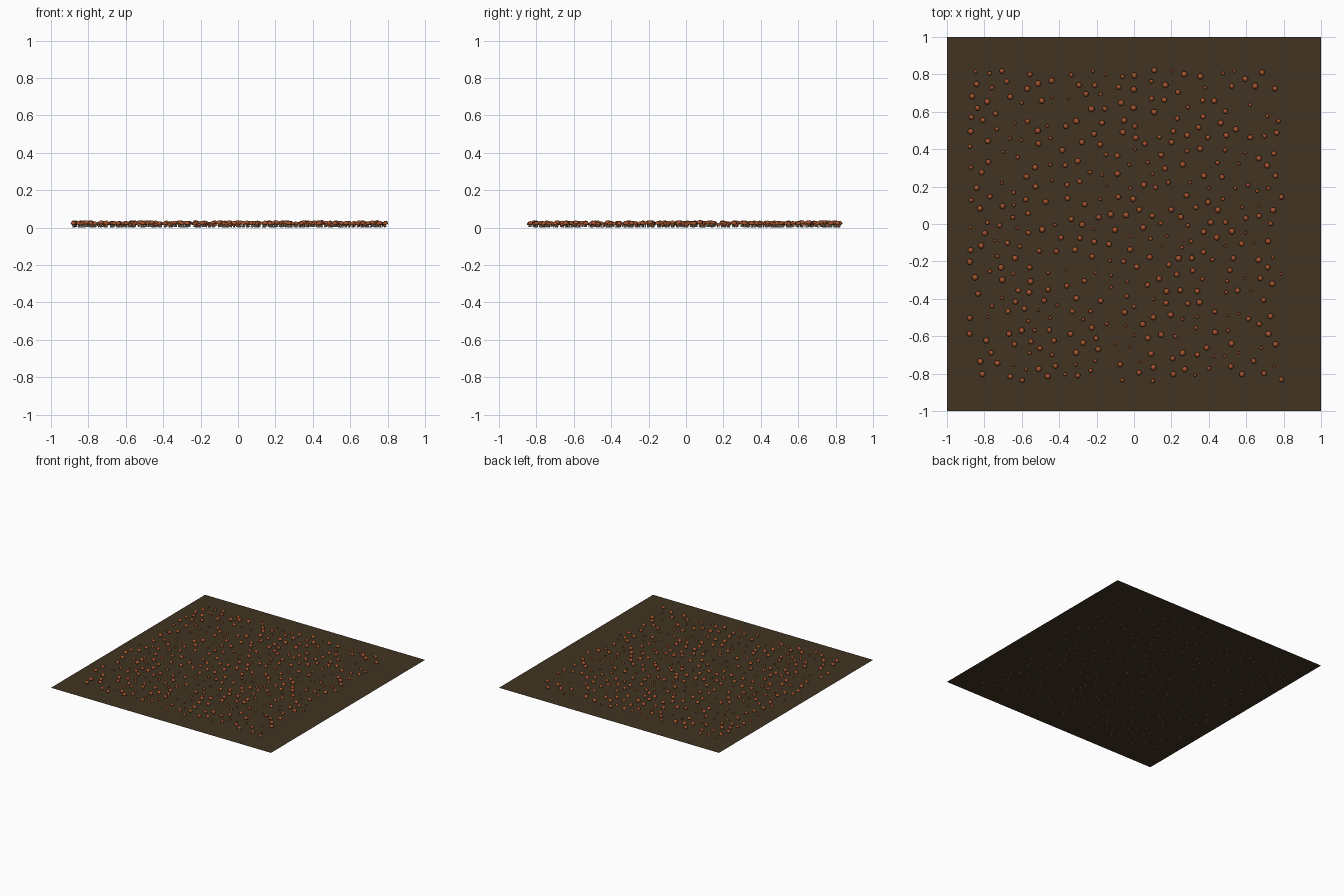
import bpy, bmesh, math, random

if "Cube" in bpy.data.objects:
    bpy.data.objects.remove(bpy.data.objects["Cube"])

random.seed(7)


def material(name, rgb):
    m = bpy.data.materials.new(name)
    m.diffuse_color = (*rgb, 1)
    m.use_nodes = True
    m.node_tree.nodes["Principled BSDF"].inputs["Base Color"].default_value = m.diffuse_color
    return m


soil = material("dark_soil", (0.054, 0.034, 0.016))
rust = material("rust_cap", (0.36, 0.085, 0.026))
cream = material("pale_stem", (0.42, 0.34, 0.24))

GROUND_Z = 0.004


def finish(name, bm, mat):
    me = bpy.data.meshes.new(name)
    bm.to_mesh(me)
    bm.free()
    me.materials.append(mat)
    ob = bpy.data.objects.new(name, me)
    bpy.context.collection.objects.link(ob)
    return ob


def lathe(bm, profile, x, y, z, s, segs):
    """Spin a (radius, height) profile round the vertical; radius 0 is a pole."""
    rings = []
    for r, h in profile:
        n = segs if r > 0 else 1
        rings.append([bm.verts.new((x + s * r * math.cos(i * math.tau / segs),
                                    y + s * r * math.sin(i * math.tau / segs),
                                    z + s * h)) for i in range(n)])
    for a, b in zip(rings, rings[1:]):
        for i in range(segs):
            j = (i + 1) % segs
            quad = [a[i % len(a)], a[j % len(a)], b[j % len(b)], b[i % len(b)]]
            bm.faces.new(list(dict.fromkeys(quad)))


# flat ground sheet
bm = bmesh.new()
bmesh.ops.create_grid(bm, x_segments=1, y_segments=1, size=1)
for v in bm.verts:
    v.co.z = GROUND_Z
finish("ground_sheet", bm, soil)

# scattered mushroom spots, kept apart from each other
spots = []
for _ in range(40000):
    x, y = random.uniform(-0.88, 0.79), random.uniform(-0.84, 0.83)
    if all((x - a) ** 2 + (y - b) ** 2 > 0.058 ** 2 for a, b in spots):
        spots.append((x, y))
    if len(spots) == 390:
        break

# unit profiles: cap radius 1, total height about 2.2
cap = [(0, 1.1), (0.6, 1.02), (0.94, 0.98), (1.0, 1.15), (0.95, 1.45),
       (0.8, 1.8), (0.55, 2.05), (0.28, 2.16), (0, 2.2)]
stem = [(0, 0), (0.36, 0), (0.28, 0.5), (0.28, 1.1)]

caps, stems = bmesh.new(), bmesh.new()
for x, y in spots:
    big = random.random() < 0.62
    s = random.uniform(0.0135, 0.0165) if big else random.uniform(0.007, 0.0125)
    # stem feet dip a little below the sheet
    z = random.uniform(0, GROUND_Z)
    lathe(caps, cap, x, y, z, s, 14)
    lathe(stems, stem, x, y, z, s, 8)

for name, b, mat in (("mushroom_caps", caps, rust), ("mushroom_stems", stems, cream)):
    ob = finish(name, b, mat)
    ob.data.polygons.foreach_set("use_smooth", [True] * len(ob.data.polygons))
    bpy.context.view_layer.objects.active = ob
    ob.select_set(True)
    bpy.ops.object.shade_smooth_by_angle(angle=math.radians(50))
    ob.select_set(False)
